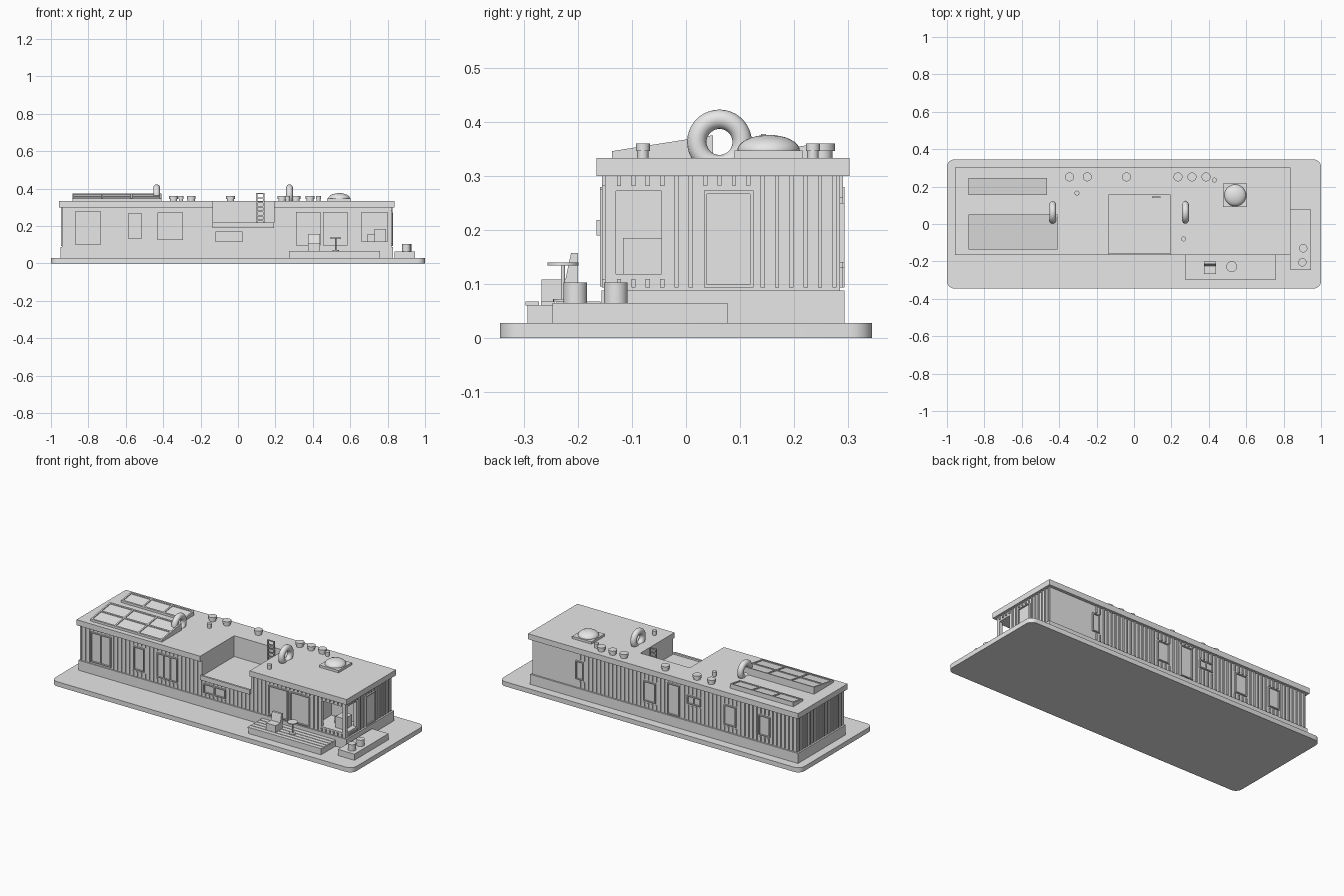
import bpy, bmesh, math
from mathutils import Matrix, Vector

if "Cube" in bpy.data.objects:
    bpy.data.objects.remove(bpy.data.objects["Cube"])

grey = bpy.data.materials.new("plain grey")
grey.use_nodes = True
grey.diffuse_color = (0.8, 0.8, 0.8, 1)
grey.node_tree.nodes["Principled BSDF"].inputs["Base Color"].default_value = (0.8, 0.8, 0.8, 1)


def finish(name, bm, smooth=False):
    bmesh.ops.recalc_face_normals(bm, faces=bm.faces)
    mesh = bpy.data.meshes.new(name)
    bm.to_mesh(mesh)
    bm.free()
    mesh.materials.append(grey)
    ob = bpy.data.objects.new(name, mesh)
    bpy.context.collection.objects.link(ob)
    if smooth:
        bpy.ops.object.select_all(action='DESELECT')
        ob.select_set(True)
        bpy.context.view_layer.objects.active = ob
        bpy.ops.object.shade_smooth_by_angle(angle=math.radians(35))
    return ob


def add_box(bm, x0, x1, y0, y1, z0, z1):
    size = Matrix.Diagonal((x1 - x0, y1 - y0, z1 - z0, 1))
    place = Matrix.Translation(((x0 + x1) / 2, (y0 + y1) / 2, (z0 + z1) / 2))
    return bmesh.ops.create_cube(bm, size=1, matrix=place @ size)["verts"]


def boxes(name, items):
    bm = bmesh.new()
    for item in items:
        add_box(bm, *item)
    return finish(name, bm)


def add_cylinder(bm, x, y, z0, z1, r, sides=24):
    bmesh.ops.create_cone(bm, cap_ends=True, segments=sides, radius1=r, radius2=r,
                          depth=z1 - z0, matrix=Matrix.Translation((x, y, (z0 + z1) / 2)))


def prism(name, points, direction):
    bm = bmesh.new()
    face = bm.faces.new([bm.verts.new(p) for p in points])
    new = bmesh.ops.extrude_face_region(bm, geom=[face])["geom"]
    bmesh.ops.translate(bm, vec=direction, verts=[v for v in new if isinstance(v, bmesh.types.BMVert)])
    return finish(name, bm)


# Rounded ground slab
bm = bmesh.new()
add_box(bm, -1, 1, -0.345, 0.345, 0, 0.028)
upright = [e for e in bm.edges if abs(e.verts[0].co.z - e.verts[1].co.z) > 0.01]
bmesh.ops.bevel(bm, geom=upright, offset=0.04, segments=6, affect='EDGES', profile=0.5)
finish("ground_slab", bm, True)

# House body with the terrace and the open corner room cut out
X0, X1, Y0, Y1, BASE, TOP = -0.94, 0.82, -0.15, 0.285, 0.088, 0.3
TX0, TX1, TY = -0.135, 0.193, 0.157
boxes("plinth", [(-0.95, 0.83, -0.157, 0.294, 0.028, BASE)])
body = boxes("house_body", [(X0, X1, Y0, Y1, BASE, TOP)])
cuts = [("terrace_cut", (TX0, TX1, -0.3, TY, 0.195, 0.5)),
        ("room_cut", (0.62, 0.8, -0.13, 0, 0.118, 0.272)),
        ("front_cut", (0.66, 0.8, -0.3, -0.1, 0.118, 0.272)),
        ("side_cut", (0.75, 0.95, -0.13, -0.045, 0.118, 0.272))]
for name, dims in cuts:
    cutter = boxes(name, [dims])
    cutter.hide_render = True
    mod = body.modifiers.new(name, 'BOOLEAN')
    mod.operation, mod.object, mod.solver = 'DIFFERENCE', cutter, 'EXACT'
    bpy.context.view_layer.objects.active = body
    bpy.ops.object.modifier_apply(modifier=name)
    bpy.data.objects.remove(cutter)

boxes("room_furniture", [(0.73, 0.79, -0.117, -0.045, 0.118, 0.185),
                         (0.69, 0.73, -0.07, -0.045, 0.118, 0.155)])

# Roof slab, notched around the terrace
RX0, RX1, RY0, RY1 = -0.957, 0.838, -0.166, 0.303
outline = [(RX0, RY0), (TX0, RY0), (TX0, TY), (TX1, TY), (TX1, RY0), (RX1, RY0), (RX1, RY1), (RX0, RY1)]
prism("roof", [(x, y, TOP) for x, y in outline], (0, 0, 0.033))
ROOF = 0.333
boxes("terrace_floor", [(TX0, TX1, RY0, TY, 0.19, 0.208), (TX0, TX1, RY0, -0.154, 0.208, 0.218)])


# Wall coordinates: u along the wall, z up, d outward from the wall surface
def on_wall(wall, u0, u1, z0, z1, d0, d1):
    if wall == "front":
        return (u0, u1, Y0 - d1, Y0 - d0, z0, z1)
    if wall == "back":
        return (u0, u1, Y1 + d0, Y1 + d1, z0, z1)
    if wall == "right":
        return (X1 + d0, X1 + d1, u0, u1, z0, z1)
    return (X0 - d1, X0 - d0, u0, u1, z0, z1)


def battens(wall, start, end, openings):
    items = []
    count = int((end - start) / 0.0266)
    for i in range(count + 1):
        u = start + i * 0.0266
        spans = [(0.093, TOP)]
        for a, b, low, high in openings:
            if a - 0.008 < u < b + 0.008:
                pieces = []
                for s, t in spans:
                    pieces += [(s, min(t, low - 0.009)), (max(s, high + 0.009), t)]
                spans = [p for p in pieces if p[1] - p[0] > 0.006]
        items += [on_wall(wall, u - 0.004, u + 0.004, s, t, 0, 0.006) for s, t in spans]
    boxes(wall + "_wall_battens", items)


def window(name, wall, opening, panes, glazed=True):
    a, b, low, high = opening
    t = 0.006
    items = [on_wall(wall, a, b, low, low + t, 0, 0.009), on_wall(wall, a, b, high - t, high, 0, 0.009)]
    for i in range(panes + 1):
        u = a + (b - a - t) * i / panes
        items.append(on_wall(wall, u, u + t, low, high, 0, 0.009))
    if glazed:
        items.append(on_wall(wall, a, b, low, high, 0, 0.002))
    boxes(name, items)


# Openings: extent along the wall, bottom, top, then number of panes
layout = {
    "front": [(-0.87, -0.735, 0.1, 0.28, 2), (-0.585, -0.515, 0.13, 0.27, 1),
              (-0.43, -0.295, 0.125, 0.272, 3), (-0.12, 0.025, 0.115, 0.17, 2),
              (0.31, 0.44, 0.095, 0.275, 1), (0.455, 0.585, 0.095, 0.275, 1)],
    "back": [(0.48, 0.53, 0.14, 0.25, 1), (0, 0.08, 0.13, 0.25, 1), (-0.16, -0.08, 0.093, 0.28, 1),
             (-0.3, -0.21, 0.19, 0.24, 2), (-0.535, -0.455, 0.13, 0.25, 1), (-0.76, -0.685, 0.13, 0.25, 1)],
    "right": [(0.033, 0.125, 0.093, 0.273, 1)],
    "left": [],
}
plain = {"front": [(TX0, TX1, 0.199, TOP), (0.66, 0.8, 0.118, 0.272)],
         "back": [(0.53, X1, 0.09, TOP)],
         "right": [(-0.13, -0.045, 0.118, 0.272)], "left": []}
for wall, items in layout.items():
    for n, item in enumerate(items):
        window(f"{wall}_window_{n + 1}", wall, item[:4], item[4])
    start, end = (-0.935, 0.82) if wall in ("front", "back") else (-0.124, 0.282)
    battens(wall, start, end, [i[:4] for i in items] + plain[wall])

# Front deck of long planks, and side step
deck = [(0.275, 0.757, -0.294, -0.155, 0.028, 0.06)]
for i in range(5):
    y = -0.297 + i * 0.0285
    deck.append((0.272, 0.76, y, y + 0.0245, 0.06, 0.067))
boxes("front_deck", deck)
boxes("side_step", [(0.837, 0.946, -0.247, 0.077, 0.028, 0.065)])

# Planters on the step
for n, (x, y) in enumerate([(0.905, -0.13), (0.9, -0.205)]):
    bm = bmesh.new()
    add_cylinder(bm, x, y, 0.065, 0.103, 0.022)
    finish(f"planter_{n + 1}", bm, True)

# Deck chair with a leaning back
boxes("chair_seat", [(0.375, 0.438, -0.268, -0.205, 0.067, 0.108)])
profile = [(-0.225, 0.1), (-0.2, 0.1), (-0.2, 0.157), (-0.213, 0.157)]
prism("chair_back", [(0.375, y, z) for y, z in profile], (0.063, 0, 0))

# Round table
bm = bmesh.new()
for z0, z1, r in [(0.067, 0.072, 0.018), (0.072, 0.134, 0.004), (0.134, 0.14, 0.029)]:
    add_cylinder(bm, 0.522, -0.228, z0, z1, r)
finish("round_table", bm, True)


# Sloping solar panels with raised cell frames
def solar_panel(name, x0, x1, y0, y1, cols, rows):
    rise = 0.157
    bm = bmesh.new()
    t = 0.009
    bars = [(x0, x1, y0 + (y1 - y0 - t) * i / rows, 0) for i in range(rows + 1)]
    for a, b, y, _ in bars:
        add_box(bm, a, b, y, y + t, 0, 0.006)
    for i in range(cols + 1):
        x = x0 + (x1 - x0 - t) * i / cols
        add_box(bm, x, x + t, y0, y1, 0, 0.006)
    for v in bm.verts:
        v.co.z += ROOF + 0.007 + (v.co.y - y0) * rise
    finish(name + "_frame", bm)
    low, high = ROOF + 0.008, ROOF + 0.008 + (y1 - y0) * rise
    side = [(y0, ROOF), (y1, ROOF), (y1, high), (y0, low)]
    prism(name, [(x0, y, z) for y, z in side], (x1 - x0, 0, 0))


solar_panel("large_solar_panel", -0.885, -0.41, -0.137, 0.05, 3, 2)
solar_panel("small_solar_panel", -0.885, -0.465, 0.155, 0.247, 3, 1)

# Upright rings half sunk in the roof
for n, x in enumerate([-0.435, 0.275]):
    bpy.ops.mesh.primitive_torus_add(major_radius=0.042, minor_radius=0.018, major_segments=36,
                                     minor_segments=16, location=(x, 0.062, 0.363),
                                     rotation=(0, math.pi / 2, 0))
    ring = bpy.context.object
    ring.name = f"roof_ring_{n + 1}"
    ring.data.materials.append(grey)
    bpy.ops.object.shade_smooth()

# Domed skylight
boxes("skylight_base", [(0.477, 0.605, 0.09, 0.216, ROOF, 0.347)])
bm = bmesh.new()
bmesh.ops.create_uvsphere(bm, u_segments=32, v_segments=16, radius=1,
                          matrix=Matrix.Translation((0.541, 0.153, 0.347)) @ Matrix.Diagonal((0.058, 0.058, 0.029, 1)))
finish("skylight_dome", bm, True)

# Capped roof vents, large and small
large = [(x, 0.252, 0.024) for x in (-0.345, -0.25, -0.04, 0.235, 0.31, 0.385)]
small = [(0.43, 0.235, 0.013), (-0.305, 0.165, 0.013), (0.265, -0.08, 0.013)]
for n, (x, y, r) in enumerate(large + small):
    bm = bmesh.new()
    add_cylinder(bm, x, y, ROOF, 0.346, r * 0.8)
    add_cylinder(bm, x, y, 0.346, 0.36, r)
    finish(f"roof_vent_{n + 1}", bm, True)

# Ladder from the terrace to the roof
ladder = [(x, x + 0.007, 0.139, 0.148, 0.208, 0.378) for x in (0.096, 0.134)]
ladder += [(0.1, 0.137, 0.141, 0.146, z / 1000, z / 1000 + 0.006) for z in range(228, 375, 24)]
boxes("terrace_ladder", ladder)
